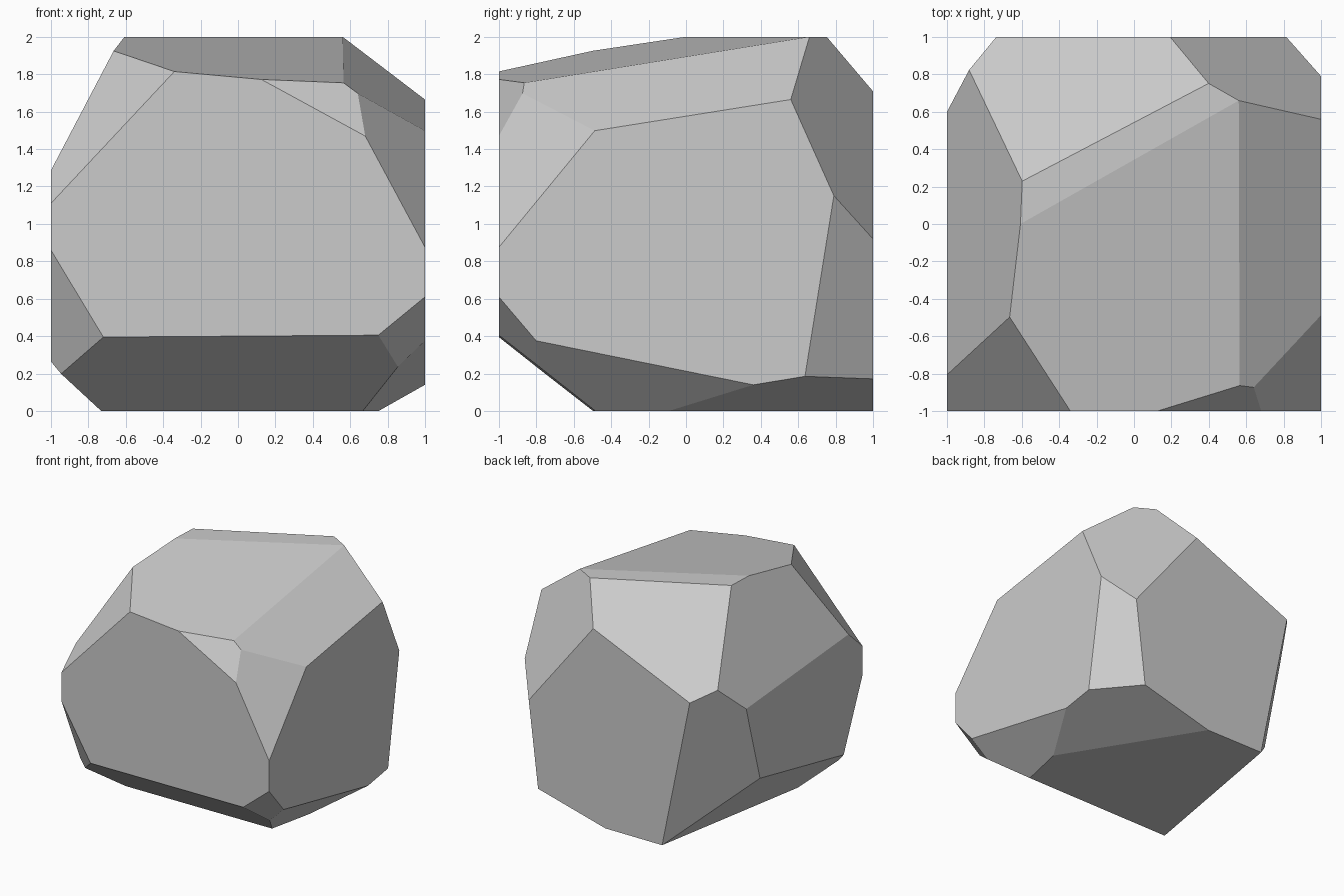
import bpy, bmesh
from mathutils import Vector

if "Cube" in bpy.data.objects:
    bpy.data.objects.remove(bpy.data.objects["Cube"])

# The rock is a 2 x 2 x 2 block with its corners chipped off by flat cuts.
bm = bmesh.new()
bmesh.ops.create_cube(bm, size=2)
bmesh.ops.translate(bm, verts=bm.verts, vec=(0, 0, 1))


def chip(point, normal):
    """Slice away everything on the normal side of a plane and cap the cut."""
    cut = bmesh.ops.bisect_plane(
        bm, geom=bm.verts[:] + bm.edges[:] + bm.faces[:], dist=1e-5,
        plane_co=point, plane_no=Vector(normal).normalized(), clear_outer=True)
    edges = [e for e in cut["geom_cut"]
             if isinstance(e, bmesh.types.BMEdge) and e.is_boundary]
    bmesh.ops.holes_fill(bm, edges=edges, sides=0)


# Upper chips: point on the plane, slope of z along x, slope of z along y
upper = [
    ((0.56, 0.66, 2), -0.091, 0.161),       # broad top slope
    ((-0.607, 0, 2), 1.98, -0.08),          # left shoulder
    ((-0.10, 0.49, 2), 0.43, -0.82),        # back shoulder
    ((0.56, 0.66, 2), -1.27, -2.23),        # back right corner
    ((0.56, 0.66, 2), -0.726, 0.159),       # right shoulder
    ((1, -1, 0.875), -1.86, 1.216),         # front right corner
    ((0.12, -1, 1.775), -0.545, 1.63),      # small front facet
    ((-1, -1, 1.11), 1.068, 0.91),          # front left corner
]
for p, sx, sy in upper:
    chip(p, (-sx, -sy, 1))

# Lower chips, same notation
lower = [
    ((0, -1, 0.40), 0.007, -0.784),         # front underside
    ((-1, -1, 0.86), -1.66, -2.3),          # front left foot
    ((1, -1, 0.61), 0.82, -1.175),          # front right foot
    ((1, 0.36, 0.14), 0.935, -0.203),       # right underside
    ((1, 0.36, 0.14), 0.265, 0.164),        # back right underside
]
for p, sx, sy in lower:
    chip(p, (sx, sy, -1))

# Steep side chips
chip((-0.47, 1, 0), (-1.375, 1, -0.28))     # back left
chip((0.7035, 1, 0), (1.329, 1, -0.16))     # back right
chip((-0.645, 0, 0), (-1, 0.1745, -0.855))  # left underside

bmesh.ops.recalc_face_normals(bm, faces=bm.faces)
mesh = bpy.data.meshes.new("rock")
bm.to_mesh(mesh)
bm.free()
bpy.context.collection.objects.link(bpy.data.objects.new("rock", mesh))
